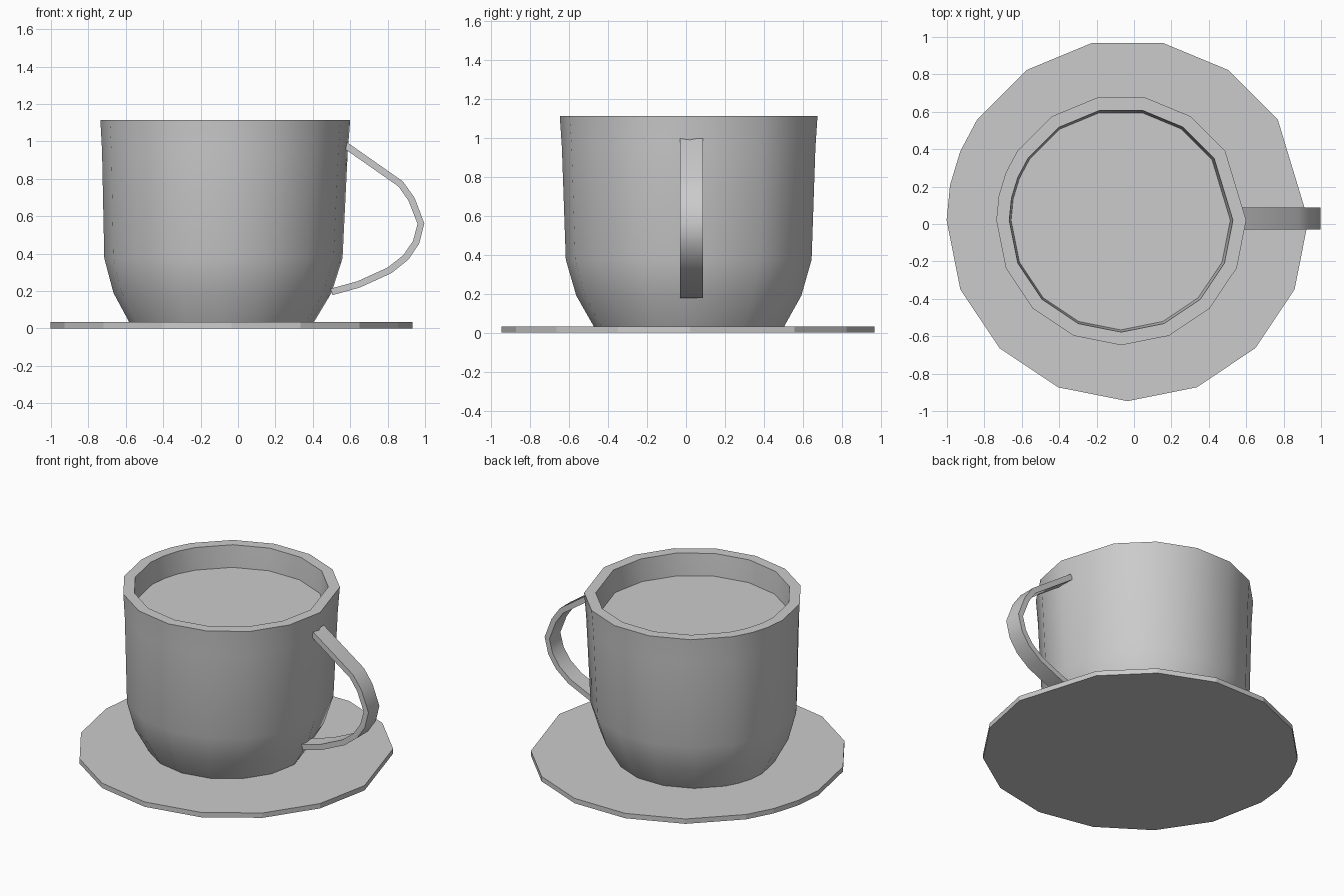
import bpy
import bmesh
import math
from mathutils import Vector

cube = bpy.data.objects.get("Cube")
if cube:
    bpy.data.objects.remove(cube, do_unlink=True)

grey = bpy.data.materials.new("plain_grey")
grey.use_nodes = True
COLOUR = (0.6, 0.6, 0.6, 1)
grey.diffuse_color = COLOUR
grey.node_tree.nodes["Principled BSDF"].inputs["Base Color"].default_value = COLOUR

# Uneven sixteen-sided outline, in steps of 11.25 degrees
STEPS = [0, 3, 5, 7, 9, 11, 13, 14, 15] + list(range(16, 32, 2))
ANGLES = [math.radians(11.25 * s) for s in STEPS]


def finish(name, bm, smooth_angle=None):
    bmesh.ops.recalc_face_normals(bm, faces=bm.faces)
    mesh = bpy.data.meshes.new(name)
    bm.to_mesh(mesh)
    bm.free()
    mesh.materials.append(grey)
    obj = bpy.data.objects.new(name, mesh)
    bpy.context.collection.objects.link(obj)
    if smooth_angle:
        bpy.ops.object.select_all(action="DESELECT")
        obj.select_set(True)
        bpy.context.view_layer.objects.active = obj
        bpy.ops.object.shade_smooth_by_angle(angle=math.radians(smooth_angle))
    return obj


def add_ring(bm, cx, radius, z, cy=0.02):
    return [bm.verts.new((cx + radius * math.cos(a), cy + radius * math.sin(a), z))
            for a in ANGLES]


def loft(name, profile, smooth_angle=None):
    """Join rings given as (centre x, radius, z), closing both ends."""
    bm = bmesh.new()
    rings = [add_ring(bm, *p) for p in profile]
    for low, high in zip(rings, rings[1:]):
        for i in range(len(low)):
            j = (i + 1) % len(low)
            bm.faces.new((low[i], low[j], high[j], high[i]))
    bm.faces.new(rings[0])
    if len(rings) > 1:
        bm.faces.new(rings[-1])
    return finish(name, bm, smooth_angle)


# Saucer
loft("saucer", [(-0.035, 0.967, 0), (-0.035, 0.967, 0.033)])

# Cup: outer wall, rim, inner wall and floor
loft("cup", [
    (-0.088, 0.492, 0.03), (-0.083, 0.583, 0.19), (-0.078, 0.637, 0.375),
    (-0.07, 0.657, 0.95), (-0.068, 0.668, 1.113),
    (-0.069, 0.598, 1.113), (-0.071, 0.585, 0.95), (-0.078, 0.565, 0.375),
    (-0.083, 0.51, 0.21), (-0.088, 0.45, 0.09),
], 40)

# Drink surface
loft("drink", [(-0.071, 0.586, 0.965)])

# Handle: a flat strap following a bent path
PATH = [Vector(p) for p in [(0.57, 0.982), (0.87, 0.772), (0.928, 0.69), (0.978, 0.56),
                            (0.952, 0.46), (0.898, 0.38), (0.81, 0.31),
                            (0.645, 0.235), (0.5, 0.195)]]
bm = bmesh.new()
sections = []
for i, p in enumerate(PATH):
    along = (PATH[min(i + 1, len(PATH) - 1)] - PATH[max(i - 1, 0)]).normalized()
    side = Vector((-along.y, along.x)) * 0.018
    sections.append([bm.verts.new((q.x, y, q.y)) for q, y in
                     [(p + side, -0.03), (p + side, 0.087),
                      (p - side, 0.087), (p - side, -0.03)]])
for a, b in zip(sections, sections[1:]):
    for i in range(4):
        j = (i + 1) % 4
        bm.faces.new((a[i], a[j], b[j], b[i]))
bm.faces.new(sections[0])
bm.faces.new(sections[-1])
finish("handle", bm, 45)
